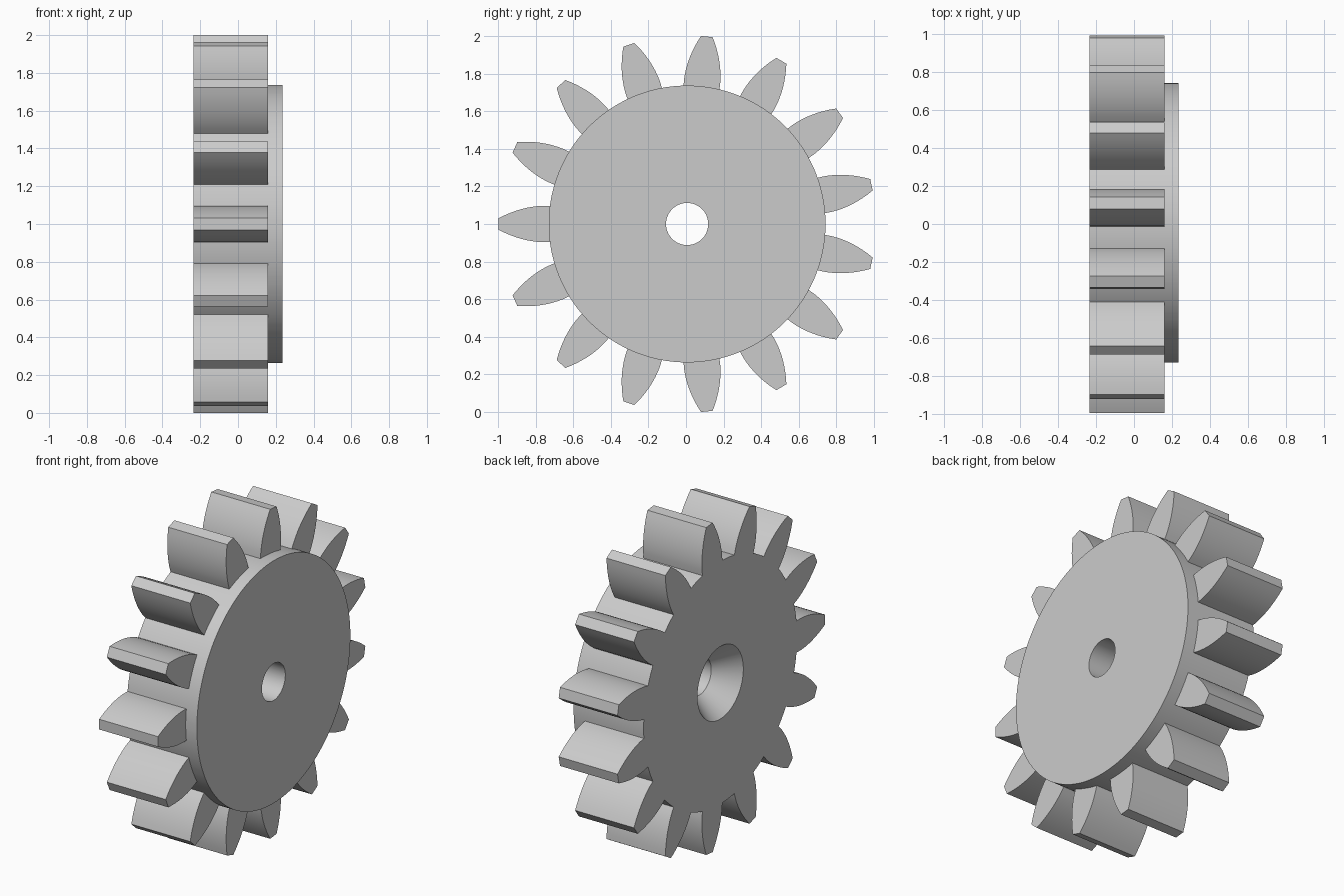
import bpy, bmesh
from math import radians, degrees, atan2, cos, sin, hypot

cube = bpy.data.objects.get("Cube")
if cube:
    bpy.data.objects.remove(cube, do_unlink=True)

TEETH = 15
PITCH = 360 / TEETH
HUB_R, TIP_R, HOLE_R, SINK_R = 0.736, 1.002, 0.112, 0.22
BACK, SHOULDER, FACE = -0.235, 0.16, 0.235
SINK_DEPTH = 0.14
CENTRE_Y, CENTRE_Z = 0.006, 1.0
FLANK_STEPS, ROOT_STEPS = 9, 5


def half_width(r):
    """Rounded tooth flank, widest just above the hub."""
    return 0.097 - 0.066 * ((r - 0.75) / (TIP_R - 0.75)) ** 2


# One side of a tooth, as (angle from tooth axis, radius), root to tip
flank = []
for i in range(FLANK_STEPS + 1):
    r = HUB_R + (TIP_R - HUB_R) * i / FLANK_STEPS
    w = half_width(r)
    flank.append((degrees(atan2(w, r)), HUB_R if i == 0 else hypot(r, w)))

# Full toothed outline: rising flank, falling flank, root arc
outline = []
root_angle = flank[0][0]
for k in range(TEETH):
    axis = 180 + k * PITCH
    outline += [(axis - a, r) for a, r in flank]
    outline += [(axis + a, r) for a, r in reversed(flank)]
    gap = PITCH - 2 * root_angle
    outline += [(axis + root_angle + gap * j / ROOT_STEPS, HUB_R)
                for j in range(1, ROOT_STEPS)]

bm = bmesh.new()


def ring(x, radius=None):
    """Loop of vertices at x; with no radius it follows the teeth."""
    verts = []
    for a, r in outline:
        r = radius or r
        t = radians(a)
        verts.append(bm.verts.new((x, CENTRE_Y + r * cos(t), CENTRE_Z + r * sin(t))))
    return verts


# Bore, raised hub face, toothed rim, back face, countersink
rings = [ring(FACE, HOLE_R), ring(FACE, HUB_R), ring(SHOULDER, HUB_R),
         ring(SHOULDER), ring(BACK), ring(BACK, HUB_R),
         ring(BACK, SINK_R), ring(BACK + SINK_DEPTH, HOLE_R)]
n = len(outline)
for a, b in zip(rings, rings[1:] + rings[:1]):
    for i in range(n):
        j = (i + 1) % n
        bm.faces.new((a[i], a[j], b[j], b[i]))

# Hub and outline share points along the roots, so weld them
bmesh.ops.remove_doubles(bm, verts=bm.verts, dist=0.0001)
bmesh.ops.recalc_face_normals(bm, faces=bm.faces)
mesh = bpy.data.meshes.new("gear_wheel")
bm.to_mesh(mesh)
bm.free()

gear = bpy.data.objects.new("gear_wheel", mesh)
bpy.context.collection.objects.link(gear)

grey = bpy.data.materials.new("light_grey")
grey.use_nodes = True
colour = (0.6, 0.6, 0.6, 1)
grey.diffuse_color = colour
grey.node_tree.nodes["Principled BSDF"].inputs["Base Color"].default_value = colour
mesh.materials.append(grey)

bpy.ops.object.select_all(action="DESELECT")
gear.select_set(True)
bpy.context.view_layer.objects.active = gear
bpy.ops.object.shade_smooth_by_angle(angle=radians(25))
